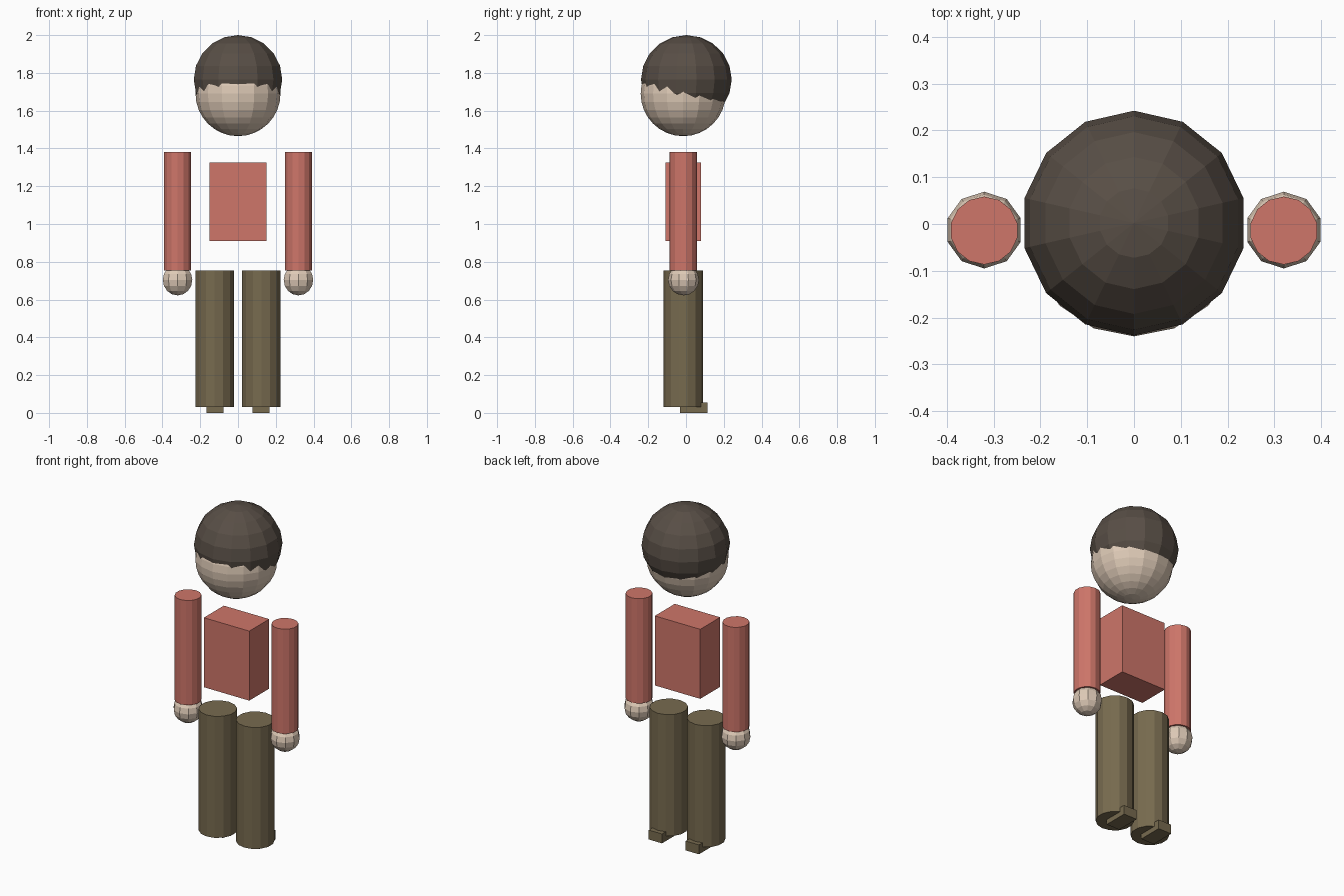
import bpy, bmesh
from math import sin, cos, pi

cube = bpy.data.objects.get("Cube")
if cube:
    bpy.data.objects.remove(cube, do_unlink=True)


def material(name, rgb):
    mat = bpy.data.materials.new(name)
    mat.use_nodes = True
    colour = (*rgb, 1)
    mat.diffuse_color = colour
    mat.node_tree.nodes["Principled BSDF"].inputs["Base Color"].default_value = colour
    return mat


SHIRT = material("shirt red", (0.62, 0.18, 0.143))
SKIN = material("pale skin", (0.73, 0.59, 0.47))
TROUSERS = material("olive trousers", (0.185, 0.145, 0.078))
HAIR = material("dark brown hair", (0.098, 0.077, 0.061))


def finish(name, bm, centre, mat):
    bmesh.ops.recalc_face_normals(bm, faces=bm.faces)
    mesh = bpy.data.meshes.new(name)
    bm.to_mesh(mesh)
    bm.free()
    mesh.materials.append(mat)
    obj = bpy.data.objects.new(name, mesh)
    obj.location = centre
    bpy.context.collection.objects.link(obj)
    return obj


def lathe(name, profile, sides, centre, mat):
    """Stack rings of (radius, z), with a corner facing +y, and cap the ends."""
    bm = bmesh.new()
    rings = []
    for r, z in profile:
        if r < 1e-5:
            rings.append([bm.verts.new((0, 0, z))] * sides)
        else:
            rings.append([bm.verts.new((r * sin(2 * pi * i / sides),
                                        r * cos(2 * pi * i / sides), z))
                          for i in range(sides)])
    for a, b in zip(rings, rings[1:]):
        for i in range(sides):
            j = (i + 1) % sides
            bm.faces.new(list(dict.fromkeys((a[i], a[j], b[j], b[i]))))
    for ring in (rings[0], rings[-1]):
        if len(set(ring)) > 1:
            bm.faces.new(ring)
    return finish(name, bm, centre, mat)


def ball(name, radius, height, sides, rows, centre, mat):
    profile = [(radius * sin(pi * k / rows), -height * cos(pi * k / rows))
               for k in range(rows + 1)]
    return lathe(name, profile, sides, centre, mat)


def tube(name, radius, bottom, top, x, mat):
    return lathe(name, [(radius, bottom), (radius, top)], 14, (x, -0.014, 0), mat)


def box(name, size, centre, mat):
    bm = bmesh.new()
    bmesh.ops.create_cube(bm, size=1)
    bmesh.ops.scale(bm, vec=size, verts=bm.verts)
    return finish(name, bm, centre, mat)


# Head with a hair ball sunk into it, set a little back
ball("head", 0.225, 0.225, 16, 16, (0, -0.015, 1.69), SKIN)
ball("hair", 0.24, 0.235, 14, 10, (0, 0.002, 1.765), HAIR)

# Torso
box("torso", (0.30, 0.188, 0.415), (0, -0.014, 1.118), SHIRT)

# Limbs on both sides
for side, s in (("left", 1), ("right", -1)):
    tube(side + "_arm", 0.0725, 0.755, 1.38, 0.32 * s, SHIRT)
    ball(side + "_hand", 0.082, 0.082, 10, 8, (0.32 * s, -0.013, 0.704), SKIN)
    tube(side + "_leg", 0.104, 0.03, 0.755, 0.1235 * s, TROUSERS)
    box(side + "_foot", (0.088, 0.147, 0.056), (0.122 * s, 0.0415, 0.028), TROUSERS)
